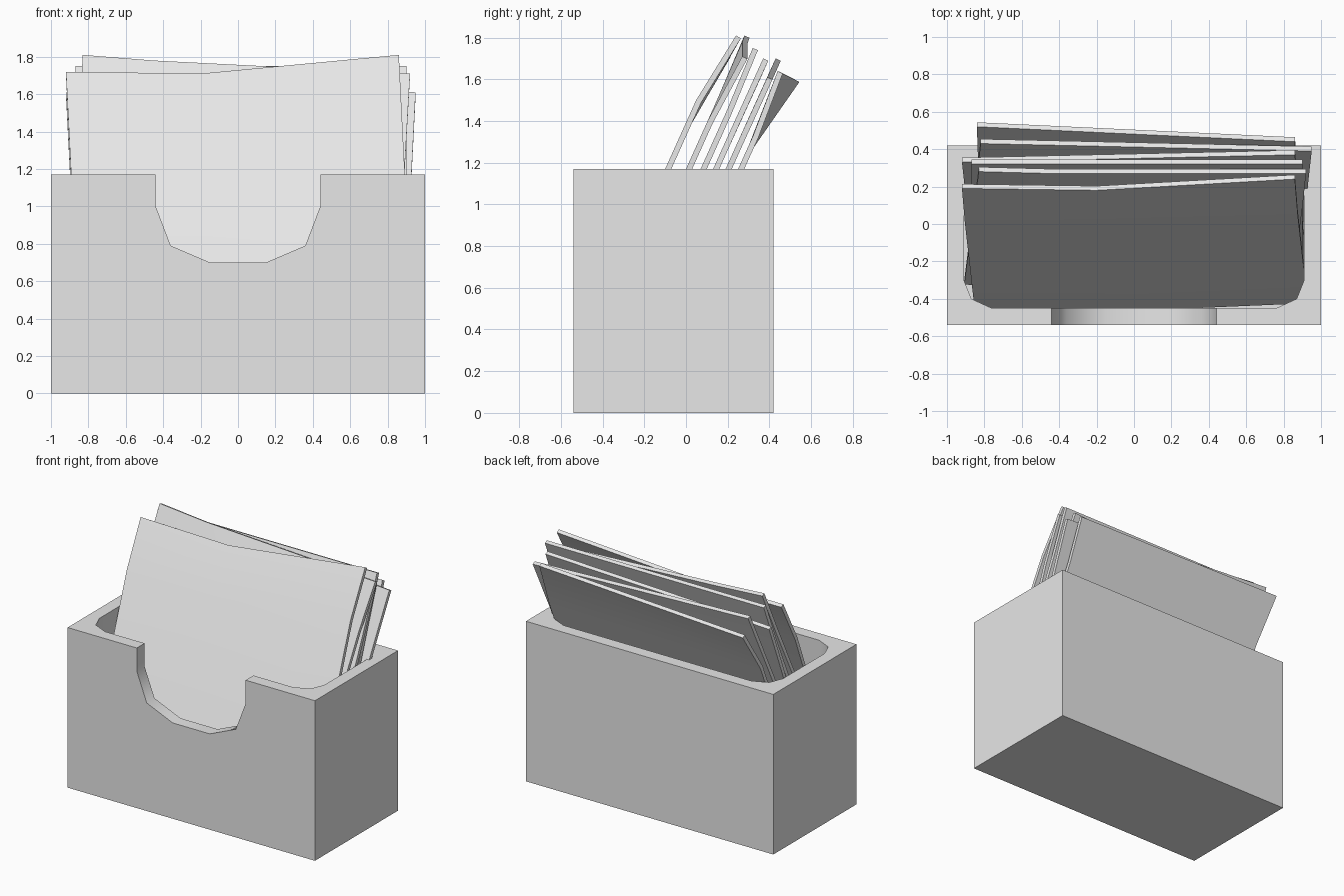
import bpy, bmesh, math
from mathutils import Vector

default = bpy.data.objects.get("Cube")
if default:
    bpy.data.objects.remove(default, do_unlink=True)

grey = bpy.data.materials.new("light_grey")
grey.use_nodes = True
grey.diffuse_color = (0.8, 0.8, 0.8, 1)
grey.node_tree.nodes["Principled BSDF"].inputs["Base Color"].default_value = (0.8, 0.8, 0.8, 1)


def add_object(name, bm):
    mesh = bpy.data.meshes.new(name)
    bm.to_mesh(mesh)
    bm.free()
    mesh.materials.append(grey)
    obj = bpy.data.objects.new(name, mesh)
    bpy.context.collection.objects.link(obj)
    return obj


def prism(name, outline, depth):
    """Extrude a closed outline of 3D points along a vector."""
    bm = bmesh.new()
    face = bm.faces.new([bm.verts.new(p) for p in outline])
    geom = bmesh.ops.extrude_face_region(bm, geom=[face])["geom"]
    moved = [g for g in geom if isinstance(g, bmesh.types.BMVert)]
    bmesh.ops.translate(bm, verts=moved, vec=depth)
    bmesh.ops.recalc_face_normals(bm, faces=bm.faces)
    return add_object(name, bm)


def activate(obj):
    bpy.ops.object.select_all(action='DESELECT')
    obj.select_set(True)
    bpy.context.view_layer.objects.active = obj


def cut(obj, cutter):
    cutter.hide_render = True
    mod = obj.modifiers.new("cut", 'BOOLEAN')
    mod.operation, mod.solver, mod.object = 'DIFFERENCE', 'EXACT', cutter
    activate(obj)
    bpy.ops.object.modifier_apply(modifier=mod.name)
    bpy.data.objects.remove(cutter, do_unlink=True)


def smooth(obj):
    activate(obj)
    bpy.ops.object.shade_smooth_by_angle(angle=math.radians(50))


# Box body
HEIGHT, FRONT, BACK, FLOOR = 1.17, -0.54, 0.42, 0.2
box = prism("card_box", [(-1, FRONT, 0), (1, FRONT, 0), (1, BACK, 0), (-1, BACK, 0)],
            (0, 0, HEIGHT))

# Cavity with chamfered corners, mirrored in x and y about its centre
mid_y = (FRONT + BACK) / 2
quarter = [(0.91, 0.24), (0.87, 0.34), (0.76, 0.39)]
half = quarter + [(-x, y) for x, y in reversed(quarter)]
ring = half + [(x, -y) for x, y in [(-px, py) for px, py in half]]
cut(box, prism("cavity_cutter", [(x, mid_y + y, FLOOR) for x, y in ring], (0, 0, 2)))

# Thumb notch in the front wall
side = [(0.44, 1.4), (0.44, 1.0), (0.36, 0.79), (0.15, 0.70)]
notch = side + [(-x, z) for x, z in reversed(side)]
cut(box, prism("notch_cutter", [(x, -0.7, z) for x, z in notch], (0, 0.45, 0)))
smooth(box)


# Cards: a bent sheet hung from its top edge, with a knee below the top
LEAN, KNEE, DROP, THICK = 0.45, 0.31, 1.36, 0.027


def card(name, rim_y, top):
    """rim_y is where the sheet passes the box rim; top is its upper edge."""
    first, last = Vector(top[0]), Vector(top[-1])
    roll = (last.z - first.z) / (last.x - first.x)
    bm = bmesh.new()
    rows = [[bm.verts.new(p) for p in top]]
    for fall in (KNEE, DROP):
        row = []
        for x, y, z in top:
            low = z - fall
            row.append(bm.verts.new((x + roll * fall, rim_y + LEAN * (low - HEIGHT), low)))
        rows.append(row)
    for upper, lower in zip(rows, rows[1:]):
        for i in range(len(top) - 1):
            bm.faces.new((lower[i], lower[i + 1], upper[i + 1], upper[i]))
    obj = add_object(name, bm)
    mod = obj.modifiers.new("thickness", 'SOLIDIFY')
    mod.thickness, mod.offset = THICK, -1
    activate(obj)
    bpy.ops.object.modifier_apply(modifier=mod.name)
    smooth(obj)


cards = [
    (-0.10, [(-0.92, 0.19, 1.72), (-0.2, 0.18, 1.71), (0.86, 0.24, 1.81)]),
    (0.00, [(-0.83, 0.28, 1.81), (-0.45, 0.27, 1.78), (0.92, 0.27, 1.71)]),
    (0.07, [(-0.87, 0.32, 1.75), (0.90, 0.32, 1.75)]),
    (0.13, [(-0.92, 0.33, 1.61), (0.86, 0.37, 1.70)]),
    (0.19, [(-0.82, 0.43, 1.70), (0.95, 0.39, 1.61)]),
    (0.25, [(-0.84, 0.52, 1.60), (0.86, 0.44, 1.64)]),
]
for number, (rim_y, top) in enumerate(cards, 1):
    card(f"card_{number}", rim_y, top)
